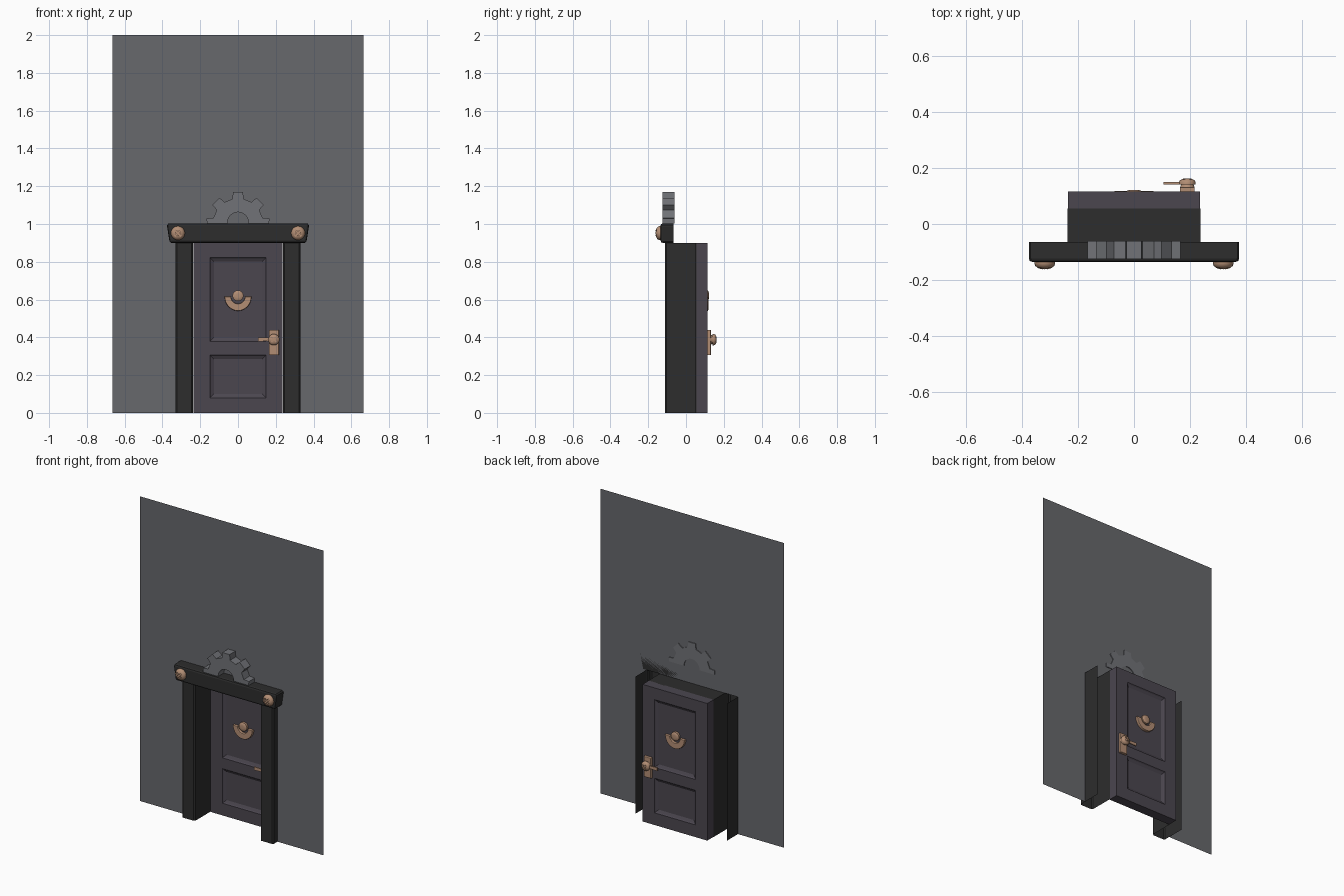
import bpy, bmesh, math
from mathutils import Matrix, Vector

if "Cube" in bpy.data.objects:
    bpy.data.objects.remove(bpy.data.objects["Cube"])


def mat(name, r, g, b):
    m = bpy.data.materials.new(name)
    m.diffuse_color = (r, g, b, 1)
    m.use_nodes = True
    m.node_tree.nodes["Principled BSDF"].inputs["Base Color"].default_value = m.diffuse_color
    return m


WALL = mat("wall grey", .135, .138, .15)
GEAR = mat("gear grey", .165, .17, .185)
FRAME = mat("frame black", .026, .026, .026)
DOOR = mat("door plum grey", .070, .061, .078)
COPPER = mat("copper", .45, .27, .175)
WALL_Y = -.065
DOOR_MID, DOOR_HALF = .0825, .0325


def finish(name, bm, material, smooth=False):
    bmesh.ops.remove_doubles(bm, verts=bm.verts, dist=1e-5)
    me = bpy.data.meshes.new(name)
    bm.to_mesh(me)
    bm.free()
    me.materials.append(material)
    ob = bpy.data.objects.new(name, me)
    bpy.context.collection.objects.link(ob)
    if smooth:
        bpy.context.view_layer.objects.active = ob
        ob.select_set(True)
        bpy.ops.object.shade_smooth_by_angle(angle=math.radians(35))
        ob.select_set(False)
    return ob


def face(bm, pts):
    return bm.faces.new([bm.verts.new(p) for p in pts])


def prism(name, pts, y0, y1, material, bevel=0):
    """Outline in x, z extruded along y."""
    bm = bmesh.new()
    f = face(bm, [(x, y0, z) for x, z in pts])
    r = bmesh.ops.extrude_face_region(bm, geom=[f])
    bmesh.ops.translate(bm, vec=(0, y1 - y0, 0),
                        verts=[v for v in r["geom"] if isinstance(v, bmesh.types.BMVert)])
    bmesh.ops.recalc_face_normals(bm, faces=bm.faces)
    if bevel:
        es = [e for e in bm.edges if all(abs(v.co.y - y0) < 1e-5 for v in e.verts)]
        bmesh.ops.bevel(bm, geom=es, offset=bevel, segments=2, profile=.5, affect='EDGES')
    return finish(name, bm, material)


def rect(x0, x1, z0, z1):
    return [(x0, z0), (x1, z0), (x1, z1), (x0, z1)]


def lathe(name, cx, cz, prof, material, n=20):
    """Profile of (radius, y) turned round an axis along y."""
    bm = bmesh.new()
    rings = [[bm.verts.new((cx + r * math.cos(2 * math.pi * i / n), y,
                            cz + r * math.sin(2 * math.pi * i / n))) for i in range(n)]
             for r, y in prof]
    for a, b in zip(rings, rings[1:]):
        for i in range(n):
            bm.faces.new((a[i], a[(i + 1) % n], b[(i + 1) % n], b[i]))
    bm.faces.new(rings[0])
    bm.faces.new(rings[-1])
    bmesh.ops.recalc_face_normals(bm, faces=bm.faces)
    return finish(name, bm, material, True)


def cross_slot(ob, cx, cz, size, y0, y1):
    """Cut a screw-head cross into a dome."""
    w = size * .22
    pts = [(w, w), (w, size), (-w, size), (-w, w), (-size, w), (-size, -w),
           (-w, -w), (-w, -size), (w, -size), (w, -w), (size, -w), (size, w)]
    c = math.cos(math.pi / 4)
    cut = prism("slot_cutter", [(cx + (x - z) * c, cz + (x + z) * c) for x, z in pts],
                y0, y1, COPPER)
    cut.hide_render = True
    cut.hide_set(True)
    m = ob.modifiers.new("slot", 'BOOLEAN')
    m.operation = 'DIFFERENCE'
    m.object = cut
    m.solver = 'EXACT'


# wall sheet with door opening
bm = bmesh.new()
for x0, x1, z0, z1 in ((-.665, -.33, 0, .9), (.33, .665, 0, .9), (-.665, -.33, .9, 2),
                       (-.33, .33, .9, 2), (.33, .665, .9, 2)):
    face(bm, [(x, WALL_Y, z) for x, z in rect(x0, x1, z0, z1)])
finish("wall", bm, WALL)

# door jambs: open channels running back to the door
prof = [(.332, .05), (.332, -.102), (.324, -.11), (.245, -.11), (.237, -.102), (.237, .055)]
for s, side in ((1, "right"), (-1, "left")):
    bm = bmesh.new()
    for (xa, ya), (xb, yb) in zip(prof, prof[1:]):
        p = [(s * xa, ya, 0), (s * xa, ya, .9), (s * xb, yb, .9), (s * xb, yb, 0)]
        face(bm, p if s > 0 else p[::-1])
    finish("jamb_" + side, bm, FRAME)

# underside of the opening
bm = bmesh.new()
face(bm, [(-.237, WALL_Y, .9), (-.237, .055, .9), (.237, .055, .9), (.237, WALL_Y, .9)])
finish("head_reveal", bm, FRAME)

# lintel
prism("lintel", [(-.355, .9), (.355, .9), (.363, .908), (.375, .985), (.375, .995),
                 (.368, 1.003), (-.368, 1.003), (-.375, .995), (-.375, .985), (-.363, .908)],
      -.135, WALL_Y, FRAME, .012)

# half gear ornament
outer = []
for k in range(5):
    a = k * 45
    for d, r in ((-13, .133), (-9, .168), (9, .168), (13, .133)):
        t = math.radians(a + d)
        if 0 <= a + d <= 180:
            outer.append((r * math.cos(t), 1.003 + r * math.sin(t)))
outer = [(.165, 1.003)] + outer + [(-.165, 1.003)]
hole = [(-.057 * math.cos(math.pi * i / 12), 1.003 + .06 * math.sin(math.pi * i / 12))
        for i in range(13)]
prism("gear", outer + hole, -.125, -.06, GEAR)

# bolts with cross slots
for s, side in ((1, "right"), (-1, "left")):
    b = lathe("bolt_" + side, s * .318, .952,
              [(.037, -.130), (.037, -.141), (.034, -.149), (.026, -.156), (.014, -.1605), (.004, -.162)],
              COPPER)
    cross_slot(b, s * .318, .952, .024, -.17, -.151)

# door with recessed panels on both faces
xs = [-.235, -.149, .149, .235]
zs = [0, .08, .307, .378, .823, .9]
bm = bmesh.new()
for side in (-1, 1):
    y = DOOR_MID + side * DOOR_HALF
    yin = y - side * .014
    for i in range(3):
        for j in range(5):
            o = rect(xs[i], xs[i + 1], zs[j], zs[j + 1])
            if i == 1 and j in (1, 3):
                loops = []
                for d, yy in ((0, y), (.006, y - side * .006), (.021, yin)):
                    loops.append([(x, yy, z) for x, z in
                                  rect(xs[1] + d, xs[2] - d, zs[j] + d, zs[j + 1] - d)])
                for a, b in zip(loops, loops[1:]):
                    for k in range(4):
                        n = (k + 1) % 4
                        face(bm, [a[k], a[n], b[n], b[k]])
                face(bm, loops[-1])
            else:
                face(bm, [(x, y, z) for x, z in o])
ya, yb = DOOR_MID - DOOR_HALF, DOOR_MID + DOOR_HALF
for i in range(3):
    for z in (0, .9):
        face(bm, [(xs[i], ya, z), (xs[i + 1], ya, z), (xs[i + 1], yb, z), (xs[i], yb, z)])
for j in range(5):
    for x in (-.235, .235):
        face(bm, [(x, ya, zs[j]), (x, yb, zs[j]), (x, yb, zs[j + 1]), (x, ya, zs[j + 1])])
bmesh.ops.remove_doubles(bm, verts=bm.verts, dist=1e-5)
bmesh.ops.recalc_face_normals(bm, faces=bm.faces)
finish("door", bm, DOOR)

# knocker and handle on each face
for side, tag in ((-1, "front"), (1, "back")):
    def out(d):
        return DOOR_MID + side * (DOOR_HALF + d)
    arc = [math.pi + math.pi * i / 16 for i in range(17)]
    ring = [(.071 * math.cos(t), .615 + .075 * math.sin(t)) for t in arc]
    ring += [(.037 * math.cos(t), .615 + .037 * math.sin(t)) for t in reversed(arc)]
    prism("knocker_ring_" + tag, ring, out(.003), out(-.015), COPPER, .004)
    lathe("knocker_boss_" + tag, 0, .62,
          [(.029, out(-.015)), (.029, out(0)), (.022, out(.005)), (.01, out(.006))], COPPER)
    prism("handle_plate_" + tag, rect(.164, .216, .306, .44), out(.017), out(-.001), COPPER, .004)
    lathe("handle_neck_" + tag, .19, .388, [(.026, out(.015)), (.021, out(.03))], COPPER)
    prism("lever_" + tag, [(.105, .4), (.105, .378), (.15, .38), (.2, .374), (.2, .402), (.15, .398)],
          out(.034), out(.026), COPPER)
    k = lathe("handle_knob_" + tag, .19, .388,
              [(.03, out(.026)), (.03, out(.034)), (.026, out(.041)), (.016, out(.046)), (.004, out(.048))],
              COPPER)
    cross_slot(k, .19, .388, .019, out(.055), out(.04))
